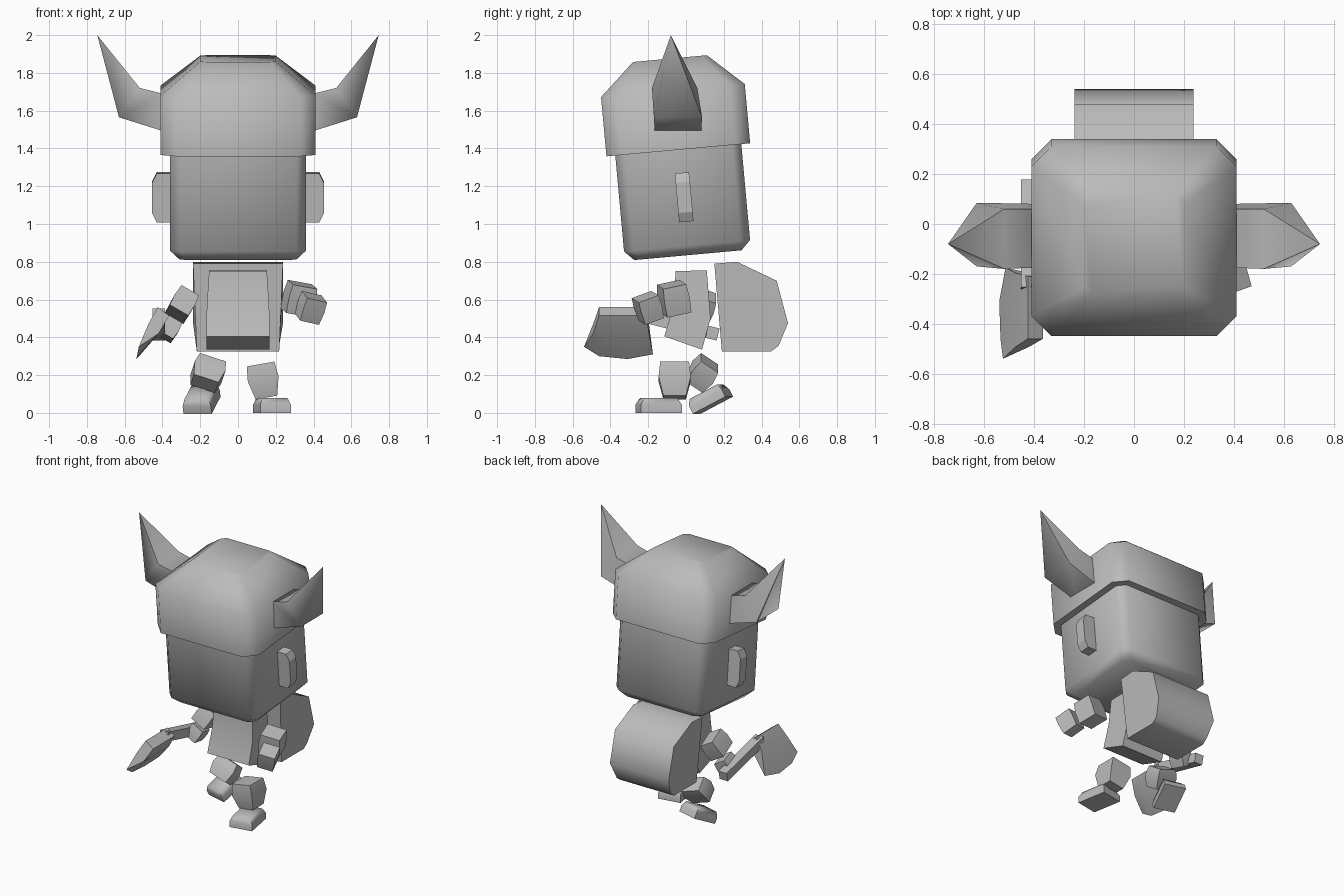
import bpy
from math import radians
from mathutils import Matrix, Euler, Vector

old = bpy.data.objects.get("Cube")
if old:
    bpy.data.objects.remove(old)

GREY = (0.5, 0.5, 0.5, 1)
mat = bpy.data.materials.new("plain grey")
mat.use_nodes = True
mat.diffuse_color = GREY
bsdf = mat.node_tree.nodes["Principled BSDF"]
bsdf.inputs["Base Color"].default_value = GREY
bsdf.inputs["Roughness"].default_value = 0.8


def loft(name, rings, smooth=60, matrix=None, mirror=False):
    """Skin a row of equal-length rings and cap both ends."""
    n = len(rings[0])
    verts = [Vector(p) for ring in rings for p in ring]
    if matrix:
        verts = [matrix @ v for v in verts]
    faces = [list(range(n)), list(range(len(verts) - n, len(verts)))]
    for r in range(len(rings) - 1):
        for i in range(n):
            j = (i + 1) % n
            faces.append([r * n + i, r * n + j, (r + 1) * n + j, (r + 1) * n + i])
    mesh = bpy.data.meshes.new(name)
    mesh.from_pydata(verts, [], faces)
    mesh.materials.append(mat)
    obj = bpy.data.objects.new(name, mesh)
    bpy.context.collection.objects.link(obj)
    bpy.ops.object.select_all(action='DESELECT')
    obj.select_set(True)
    bpy.context.view_layer.objects.active = obj
    bpy.ops.object.mode_set(mode='EDIT')
    bpy.ops.mesh.select_all(action='SELECT')
    bpy.ops.mesh.remove_doubles(threshold=0.0005)
    bpy.ops.mesh.normals_make_consistent(inside=False)
    bpy.ops.object.mode_set(mode='OBJECT')
    bpy.ops.object.shade_smooth_by_angle(angle=radians(smooth))
    if mirror:
        obj.modifiers.new("mirror", 'MIRROR')
    return obj


def octagon(hx, hy, cut, z):
    """Rectangle ring with cut corners."""
    q = [(hx, hy - cut), (hx - cut, hy)]
    pts = q + [(-x, y) for x, y in reversed(q)]
    pts += [(-x, -y) for x, y in pts]
    return [(x, y, z) for x, y in pts]


def rect(hx, hy, z):
    return [(hx, hy, z), (-hx, hy, z), (-hx, -hy, z), (hx, -hy, z)]


def block(name, centre, size, turn, top=1.0, bottom=1.0):
    """Tapered, turned box for the limbs."""
    x, y, z = (s / 2 for s in size)
    m = Matrix.Translation(centre) @ Euler([radians(a) for a in turn]).to_matrix().to_4x4()
    loft(name, [rect(x * bottom, y * bottom, -z), rect(x, y, z * 0.1),
                rect(x * top, y * top, z)], 75, m)


# Head, helmet and ears share one tilted frame
tilt = Matrix.Translation((0, 0.01, 0.835)) @ Matrix.Rotation(radians(5.2), 4, 'X')
loft("head", [octagon(0.31, 0.285, 0.04, 0), octagon(0.36, 0.335, 0.05, 0.05),
              octagon(0.36, 0.335, 0.05, 0.6)], 60, tilt)
loft("helmet", [octagon(0.41, 0.382, 0.08, 0.56), octagon(0.41, 0.382, 0.08, 0.875),
                octagon(0.2, 0.196, 0.03, 1.045)], 60, tilt)
ear = [(0.34, 0.13), (0.43, 0.13), (0.455, 0.08), (0.455, -0.08), (0.43, -0.13), (0.34, -0.13)]
loft("ears", [[(x, y, z + 0.307) for x, z in ear] for y in (-0.03, 0.046)],
     20, tilt, mirror=True)

# Horns
loft("horns", [
    [(0.36, -0.165, 1.48), (0.36, 0.08, 1.48), (0.4, 0.06, 1.69), (0.4, -0.175, 1.69)],
    [(0.63, -0.17, 1.565), (0.63, 0.085, 1.565), (0.52, 0.06, 1.72), (0.52, -0.18, 1.72)],
    [(0.745, -0.08, 2.0)] * 4], 80, mirror=True)

# Body: side profile of (half width, front y, front z, back y, back z)
body = [(0.168, -0.115, 0.405, 0.085, 0.335), (0.165, -0.065, 0.57, 0.13, 0.5),
        (0.153, -0.055, 0.75, 0.11, 0.755)]
loft("body", [[(-w, fy, fz), (w, fy, fz), (w, by, bz), (-w, by, bz)]
              for w, fy, fz, by, bz in body], 60)

# Backpack, slightly narrower at the bottom
pack = [(0.15, 0.79), (0.27, 0.8), (0.48, 0.7), (0.54, 0.475), (0.49, 0.355),
        (0.45, 0.325), (0.19, 0.325)]
loft("backpack", [[(s * (0.218 if z < 0.4 else 0.238), y, z) for y, z in pack]
                  for s in (-1, 1)], 70)

# Arms
block("right_upper_arm", (-0.295, 0.07, 0.575), (0.12, 0.16, 0.13), (-20, 30, 0), 0.9, 0.95)
block("right_hand", (-0.365, 0.05, 0.445), (0.1, 0.12, 0.1), (-15, 30, 0), 0.9, 0.9)
block("left_upper_arm", (0.325, -0.065, 0.605), (0.15, 0.14, 0.155), (12, 10, 15), 0.9, 0.95)
block("left_hand", (0.385, -0.2, 0.555), (0.12, 0.12, 0.13), (20, 12, 20), 0.95, 0.9)

# Legs
block("right_leg", (-0.16, 0.085, 0.21), (0.17, 0.13, 0.14), (-35, 18, 0), 0.85, 0.8)
block("left_leg", (0.135, -0.06, 0.17), (0.165, 0.17, 0.18), (0, -10, 0), 0.9, 0.7)
block("right_foot", (-0.195, 0.125, 0.076), (0.155, 0.2, 0.08), (27, 0, -15), 0.85, 1.0)
block("left_foot", (0.18, -0.145, 0.04), (0.165, 0.22, 0.08), (0, 0, 10), 0.8, 1.0)

# Axe handle, a square rod from butt to blade
butt, tip = Vector((-0.42, 0.17, 0.415)), Vector((-0.42, -0.26, 0.52))
rod = Matrix.Translation(butt) @ (tip - butt).to_track_quat('Z', 'Y').to_matrix().to_4x4()
loft("axe_handle", [rect(0.033, 0.033, z) for z in (0, (tip - butt).length)], 30, rod)

# Axe blade: thick back closing to a curved cutting edge
edge = [(-0.515, -0.175, 0.31), (-0.54, -0.31, 0.285), (-0.535, -0.46, 0.3), (-0.525, -0.54, 0.35)]
back_y = (-0.21, -0.29, -0.38, -0.46)
stations = []
for (x, y, z), b in zip(edge, back_y):
    waist = b * 0.6 + y * 0.4
    stations.append([(x, y, z), (-0.475, waist, 0.47), (-0.425, b, 0.56),
                     (-0.365, b, 0.515), (-0.42, waist, 0.42)])
loft("axe_blade", stations, 50)
